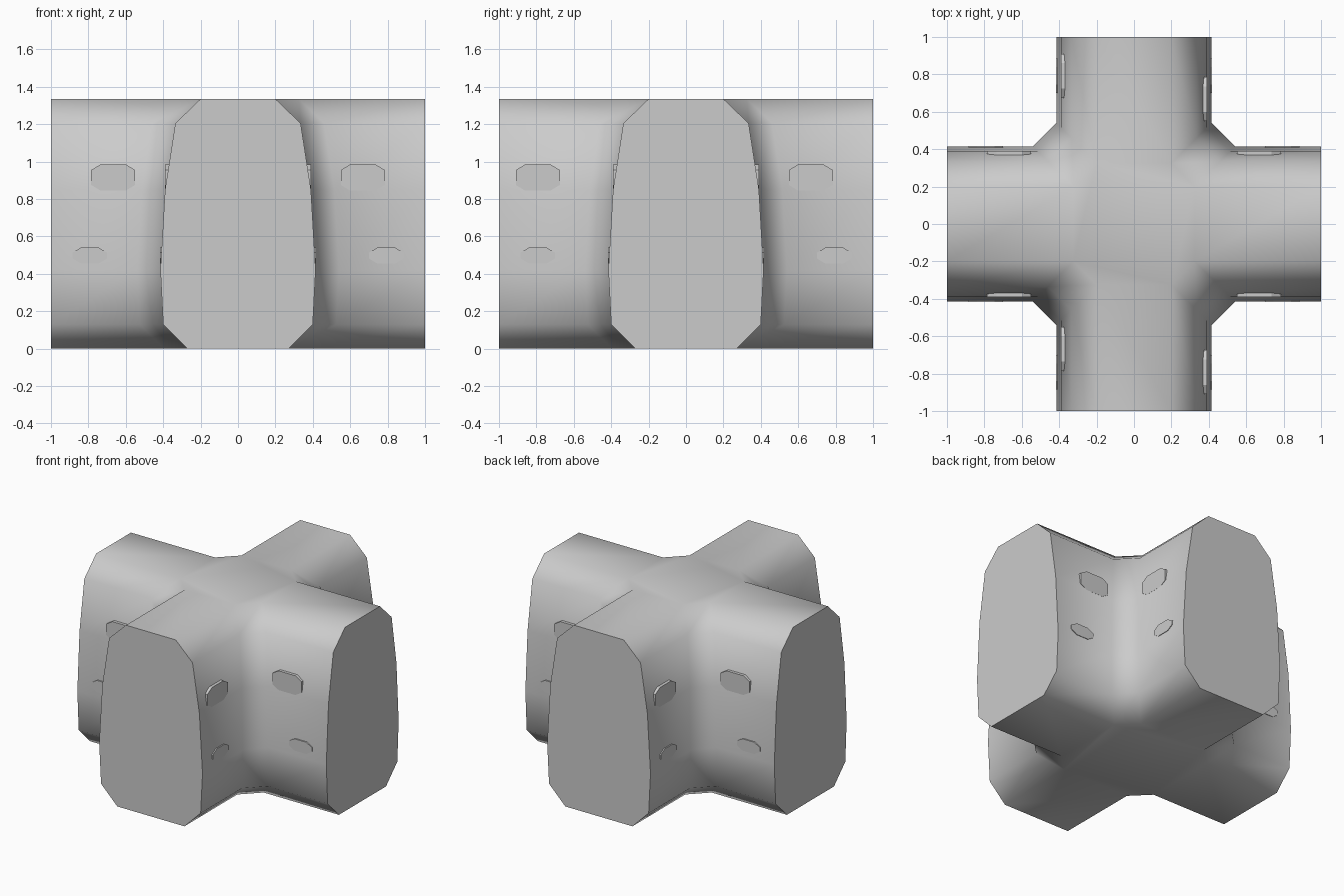
import bpy, bmesh, math
from mathutils import Matrix, Vector

cube = bpy.data.objects.get("Cube")
if cube:
    bpy.data.objects.remove(cube, do_unlink=True)

grey = bpy.data.materials.new("light grey")
grey.use_nodes = True
colour = (0.6, 0.6, 0.6, 1)
grey.diffuse_color = colour
grey.node_tree.nodes["Principled BSDF"].inputs["Base Color"].default_value = colour


def finish(bm, name, angle):
    bmesh.ops.recalc_face_normals(bm, faces=bm.faces)
    mesh = bpy.data.meshes.new(name)
    bm.to_mesh(mesh)
    bm.free()
    mesh.materials.append(grey)
    obj = bpy.data.objects.new(name, mesh)
    bpy.context.collection.objects.link(obj)
    bpy.ops.object.select_all(action='DESELECT')
    obj.select_set(True)
    bpy.context.view_layer.objects.active = obj
    bpy.ops.object.shade_smooth_by_angle(angle=math.radians(angle))
    return obj


# Hull: cross-shaped outline, one layer per (half width, height)
profile = [(0.27, 0), (0.40, 0.13), (0.415, 0.42),
           (0.39, 0.85), (0.335, 1.205), (0.20, 1.335)]
corner = 0.125
bm = bmesh.new()
layers = []
for w, z in profile:
    ring = []
    for turn in range(4):
        rot = Matrix.Rotation(turn * math.pi / 2, 3, 'Z')
        for x, y in [(w + corner, -w), (1, -w), (1, w), (w + corner, w)]:
            ring.append(bm.verts.new(rot @ Vector((x, y, z))))
    layers.append(ring)

count = len(layers[0])
for low, high in zip(layers, layers[1:]):
    for i in range(count):
        if i % 4 != 1:
            j = (i + 1) % count
            bm.faces.new((low[i], low[j], high[j], high[i]))

# Flat end of each arm
for arm in range(4):
    a, b = arm * 4 + 1, arm * 4 + 2
    bm.faces.new([r[a] for r in layers] + [r[b] for r in reversed(layers)])

# Floor and roof: middle octagon plus a strip along each arm
for ring in (layers[0], layers[-1]):
    bm.faces.new([v for i, v in enumerate(ring) if i % 4 in (0, 3)])
    for arm in range(4):
        bm.faces.new(ring[arm * 4:arm * 4 + 4])
finish(bm, "corridor_hull", 60)


# Windows: shallow eight-sided blocks set in the side walls
def window(name, start, end, bottom, top, face, cut, turn, flip):
    rot = Matrix.Rotation(turn * math.pi / 2, 3, 'Z')
    h = cut * 0.6
    outline = [(start + cut, bottom), (end - cut, bottom), (end, bottom + h),
               (end, top - h), (end - cut, top), (start + cut, top),
               (start, top - h), (start, bottom + h)]
    bm = bmesh.new()
    rings = [[bm.verts.new(rot @ Vector((x, flip * y, z))) for x, z in outline]
             for y in (face, face - 0.05)]
    bm.faces.new(rings[0])
    bm.faces.new(rings[1])
    for i in range(8):
        j = (i + 1) % 8
        bm.faces.new((rings[0][i], rings[0][j], rings[1][j], rings[1][i]))
    finish(bm, name, 30)


arms = ["left", "back", "right", "front"]
for turn, arm in enumerate(arms):
    for flip, side in ((-1, "a"), (1, "b")):
        # The front and back arms carry one window nearer the end
        shift = 0.125 if turn % 2 and flip == 1 else 0
        window(f"{arm}_upper_window_{side}", 0.55 + shift, 0.785 + shift,
               0.845, 0.985, 0.391, 0.05, turn, flip)
        window(f"{arm}_lower_window_{side}", 0.70, 0.885,
               0.455, 0.54, 0.417, 0.045, turn, flip)
